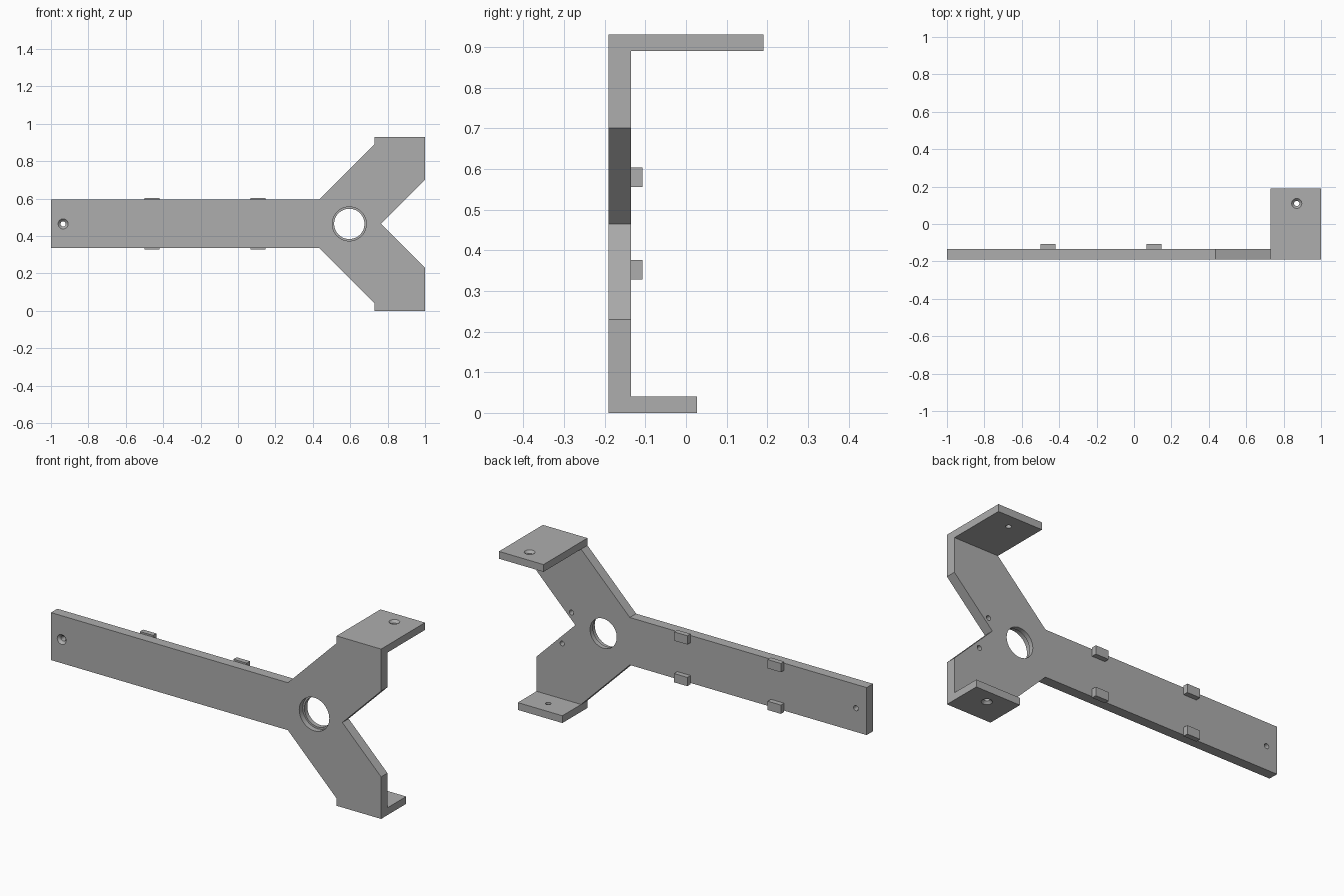
import bpy, bmesh
from math import radians
from mathutils import Matrix, Vector

if "Cube" in bpy.data.objects:
    bpy.data.objects.remove(bpy.data.objects["Cube"], do_unlink=True)

grey = bpy.data.materials.new("plain grey")
grey.use_nodes = True
grey.diffuse_color = (0.42, 0.42, 0.42, 1)
grey.node_tree.nodes["Principled BSDF"].inputs["Base Color"].default_value = grey.diffuse_color

FRONT, BACK, MID = -0.19, -0.135, 0.465


def finish(name, bm):
    bmesh.ops.recalc_face_normals(bm, faces=bm.faces)
    mesh = bpy.data.meshes.new(name)
    bm.to_mesh(mesh)
    bm.free()
    mesh.materials.append(grey)
    ob = bpy.data.objects.new(name, mesh)
    bpy.context.collection.objects.link(ob)
    return ob


def box(name, low, high):
    bm = bmesh.new()
    low, high = Vector(low), Vector(high)
    bmesh.ops.create_cube(bm, size=1)
    bmesh.ops.scale(bm, vec=high - low, verts=bm.verts)
    bmesh.ops.translate(bm, vec=(low + high) / 2, verts=bm.verts)
    return finish(name, bm)


def drill(start, direction, length, r1, r2=None):
    """Round cutter that starts at a point and runs along a direction."""
    bm = bmesh.new()
    turn = Vector(direction).to_track_quat('Z', 'Y').to_matrix().to_4x4()
    bmesh.ops.create_cone(bm, cap_ends=True, segments=48, radius1=r1,
                          radius2=r1 if r2 is None else r2, depth=length,
                          matrix=Matrix.Translation(start) @ turn
                          @ Matrix.Translation((0, 0, length / 2)))
    ob = finish("hole_cutter", bm)
    ob.hide_render = True
    return ob


def combine(target, other, operation):
    bpy.context.view_layer.objects.active = target
    mod = target.modifiers.new("combine", 'BOOLEAN')
    mod.operation, mod.solver, mod.object = operation, 'EXACT', other
    bpy.ops.object.modifier_apply(modifier=mod.name)
    bpy.data.objects.remove(other, do_unlink=True)


def screw_hole(target, point, direction):
    """Through hole with a countersunk mouth."""
    point, d = Vector(point), Vector(direction)
    combine(target, drill(point - d * 0.01, d, 0.09, 0.014), 'DIFFERENCE')
    combine(target, drill(point - d * 0.002, d, 0.017, 0.029, 0.012), 'DIFFERENCE')


# Y-shaped plate: lower half outline mirrored about the middle height
lower = [(-1, 0.335), (0.435, 0.335), (0.73, 0.04), (0.73, 0), (1, 0), (1, 0.23)]
outline = lower + [(0.765, MID)] + [(x, 2 * MID - z) for x, z in reversed(lower)]
bm = bmesh.new()
face = bm.faces.new([bm.verts.new((x, FRONT, z)) for x, z in outline])
ext = bmesh.ops.extrude_face_region(bm, geom=[face])
bmesh.ops.translate(bm, vec=(0, BACK - FRONT, 0),
                    verts=[v for v in ext["geom"] if isinstance(v, bmesh.types.BMVert)])
bracket = finish("y_shaped_bracket", bm)

# Flanges at the ends of the two arms
combine(bracket, box("top_flange", (0.73, FRONT, 0.89), (1, 0.19, 0.93)), 'UNION')
combine(bracket, box("bottom_flange", (0.73, FRONT, 0), (1, 0.027, 0.04)), 'UNION')

# Large stepped bore
combine(bracket, drill((0.595, FRONT - 0.05, MID), (0, 1, 0), 0.15, 0.081), 'DIFFERENCE')
combine(bracket, drill((0.595, FRONT - 0.05, MID), (0, 1, 0), 0.08, 0.091), 'DIFFERENCE')

# Screw holes in the bar end and the flanges
screw_hole(bracket, (-0.935, FRONT, MID), (0, 1, 0))
screw_hole(bracket, (0.87, 0.11, 0.93), (0, 0, -1))
screw_hole(bracket, (0.87, -0.05, 0), (0, 0, 1))

# Blind holes in the back of the arms
for x, z in ((0.788, 0.528), (0.845, 0.343)):
    combine(bracket, drill((x, BACK + 0.02, z), (0, -1, 0), 0.055, 0.013), 'DIFFERENCE')

bpy.ops.object.select_all(action='DESELECT')
bracket.select_set(True)
bpy.context.view_layer.objects.active = bracket
bpy.ops.object.shade_smooth_by_angle(angle=radians(30))

# Small locating tabs on the back of the bar
for side, x in (("outer", -0.46), ("inner", 0.107)):
    for level, z in (("upper", 0.58), ("lower", 0.352)):
        box(f"{level}_{side}_tab", (x - 0.04, BACK, z - 0.024), (x + 0.04, -0.107, z + 0.024))
